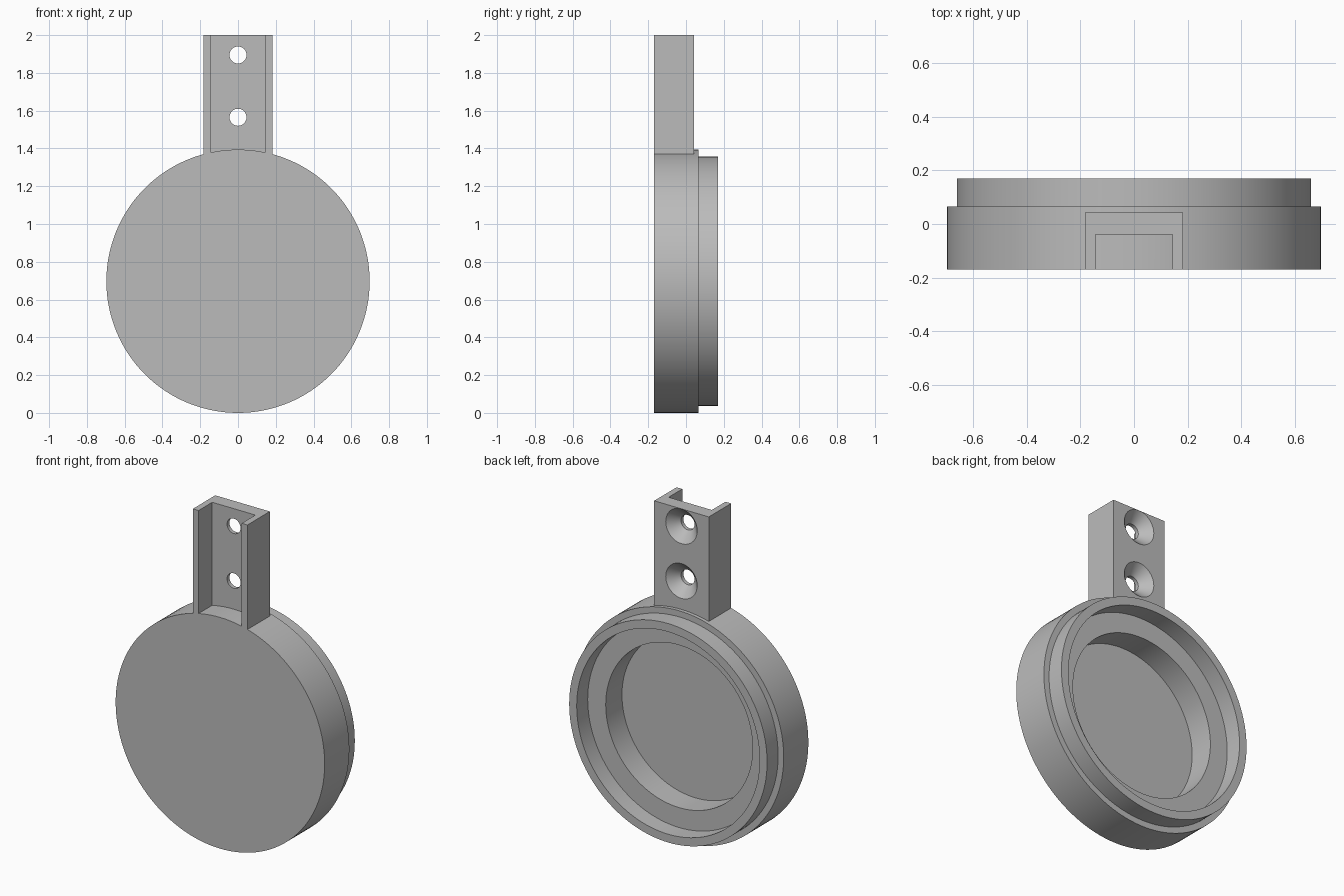
import bpy, bmesh, math

cube = bpy.data.objects.get("Cube")
if cube:
    bpy.data.objects.remove(cube)

SEGMENTS = 128
R = 0.697                      # body radius, also its centre height
FRONT, BACK = -0.17, 0.17

grey = bpy.data.materials.new("plain_grey")
grey.use_nodes = True
colour = (0.5, 0.5, 0.5, 1)
grey.diffuse_color = colour
grey.node_tree.nodes["Principled BSDF"].inputs["Base Color"].default_value = colour


def make_object(name, bm):
    bmesh.ops.recalc_face_normals(bm, faces=bm.faces)
    mesh = bpy.data.meshes.new(name)
    bm.to_mesh(mesh)
    bm.free()
    mesh.materials.append(grey)
    obj = bpy.data.objects.new(name, mesh)
    bpy.context.collection.objects.link(obj)
    return obj


def lathe(name, profile, z, segments=SEGMENTS):
    """Spin (radius, y) points about a y axis at height z; ends are capped."""
    bm = bmesh.new()
    rings = []
    for r, y in profile:
        angles = [2 * math.pi * i / segments for i in range(segments)]
        rings.append([bm.verts.new((r * math.sin(a), y, z + r * math.cos(a)))
                      for a in angles])
    for a, b in zip(rings, rings[1:]):
        for i in range(segments):
            j = (i + 1) % segments
            bm.faces.new((a[i], a[j], b[j], b[i]))
    bm.faces.new(rings[0])
    bm.faces.new(rings[-1])
    return make_object(name, bm)


def extrude_up(name, outline, z0, z1):
    bm = bmesh.new()
    face = bm.faces.new([bm.verts.new((x, y, z0)) for x, y in outline])
    out = bmesh.ops.extrude_face_region(bm, geom=[face])
    for v in out["geom"]:
        if isinstance(v, bmesh.types.BMVert):
            v.co.z = z1
    return make_object(name, bm)


def boolean(target, other, operation):
    mod = target.modifiers.new(other.name, "BOOLEAN")
    mod.operation = operation
    mod.solver = "EXACT"
    mod.object = other
    bpy.context.view_layer.objects.active = target
    bpy.ops.object.modifier_apply(modifier=mod.name)
    bpy.data.objects.remove(other)


# Round cup with a stepped lip and a two-level recess open to the back
cup = lathe("round_cup", [(R, FRONT), (R, 0.065), (0.66, 0.065), (0.66, BACK),
                          (0.61, BACK), (0.61, 0.065), (0.49, 0.065), (0.49, -0.09)], R)

# Channel bracket, open to the front
right_half = [(0.182, FRONT), (0.182, 0.043), (-0.182, 0.043), (-0.182, FRONT)]
channel = [(-0.144, FRONT), (-0.144, -0.04), (0.144, -0.04), (0.144, FRONT)]
bracket = extrude_up("channel_bracket", right_half + channel, 1.27, 2.0)

# Countersunk screw holes
for z in (1.895, 1.565):
    cutter = lathe("screw_hole", [(0.045, -0.1), (0.045, -0.017),
                                  (0.105, 0.043), (0.105, 0.1)], z, 64)
    boolean(bracket, cutter, "DIFFERENCE")

boolean(cup, bracket, "UNION")
cup.name = "cup_with_bracket"

bpy.ops.object.select_all(action="DESELECT")
cup.select_set(True)
bpy.context.view_layer.objects.active = cup
bpy.ops.object.shade_smooth_by_angle(angle=math.radians(30))
